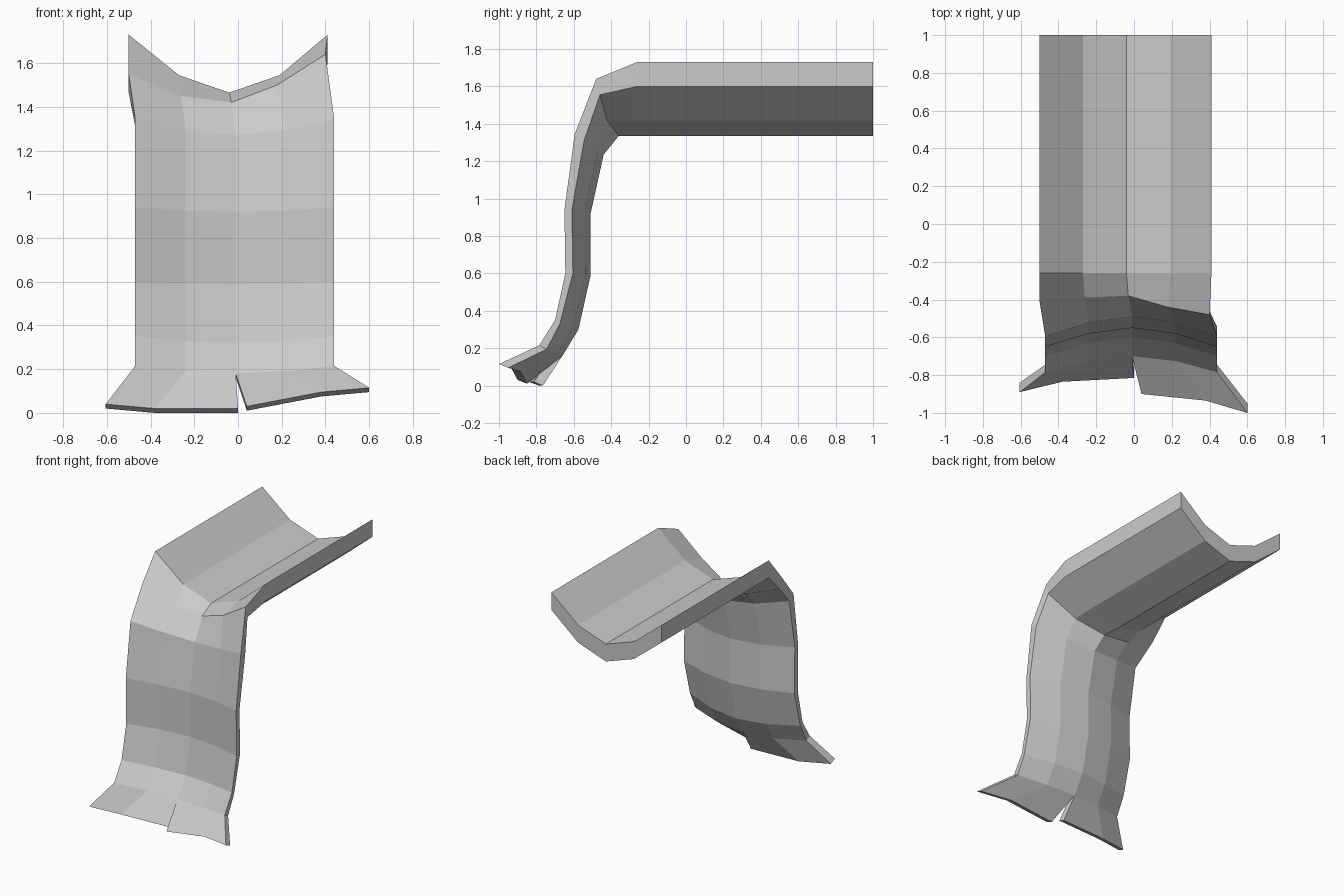
import bpy, bmesh
from mathutils import Vector

if "Cube" in bpy.data.objects:
    bpy.data.objects.remove(bpy.data.objects["Cube"])

CHANNEL_X = (-0.50, -0.27, -0.04, 0.19, 0.41)
CURTAIN_X = (-0.47, -0.24, -0.01, 0.22, 0.44)


def trough(xs, edge, centre):
    """Concave row of five points: (y, z) at both edges and at the centre."""
    e, c = Vector(edge), Vector(centre)
    row = []
    for x, f in zip(xs, (1, 0.3, 0, 0.3, 1)):
        p = c.lerp(e, f)
        row.append((x, p.x, p.y))
    return row


# Rows along the flow, each with its (dy, dz) offset to the underside
rows = [
    (trough(CHANNEL_X, (1.0, 1.73), (1.0, 1.465)), (0, -0.13)),
    (trough(CHANNEL_X, (-0.26, 1.73), (-0.26, 1.465)), (0, -0.13)),
    # Uneven lip
    ([(-0.50, -0.41, 1.55), (-0.26, -0.39, 1.45), (-0.03, -0.38, 1.42),
      (0.18, -0.44, 1.50), (0.40, -0.48, 1.64)], (0.02, -0.085)),
    # Falling curtain
    (trough(CURTAIN_X, (-0.595, 1.345), (-0.49, 1.27)), (0.05, -0.035)),
    (trough(CURTAIN_X, (-0.65, 0.94), (-0.55, 0.92)), (0.04, 0)),
    (trough(CURTAIN_X, (-0.645, 0.60), (-0.55, 0.59)), (0.04, 0)),
    (trough(CURTAIN_X, (-0.70, 0.35), (-0.60, 0.32)), (0.025, -0.02)),
    (trough(CURTAIN_X, (-0.785, 0.215), (-0.70, 0.18)), (0.04, -0.02)),
]
# Split, flared ends
left_flap = [(-0.605, -0.89, 0.04), (-0.38, -0.835, 0.02), (0.0, -0.815, 0.02)]
right_flap = [(0.04, -0.90, 0.03), (0.38, -0.935, 0.095), (0.60, -1.0, 0.115)]

bm = bmesh.new()


def add_row(points, offset):
    """Returns (upper, lower) vertex pairs."""
    return [(bm.verts.new(p), bm.verts.new((p[0], p[1] + offset[0], p[2] + offset[1])))
            for p in points]


grid = [add_row(*r) for r in rows]
strips = list(zip(grid, grid[1:]))
strips.append((grid[-1][:3], add_row(left_flap, (0.05, -0.02))))
strips.append((grid[-1][2:], add_row(right_flap, (0.05, -0.02))))

# Upper and lower skins, counting edges to find the rim
rim = {}
for a, b in strips:
    for i in range(len(a) - 1):
        quad = (a[i], b[i], b[i + 1], a[i + 1])
        bm.faces.new([p[0] for p in quad])
        bm.faces.new([p[1] for p in reversed(quad)])
        for p, q in zip(quad, quad[1:] + quad[:1]):
            if (q, p) in rim:
                del rim[(q, p)]
            else:
                rim[(p, q)] = True

# Rim walls
for p, q in rim:
    bm.faces.new((q[0], p[0], p[1], q[1]))
bmesh.ops.recalc_face_normals(bm, faces=bm.faces[:])

mesh = bpy.data.meshes.new("waterfall")
bm.to_mesh(mesh)
bm.free()
bpy.context.collection.objects.link(bpy.data.objects.new("waterfall", mesh))
